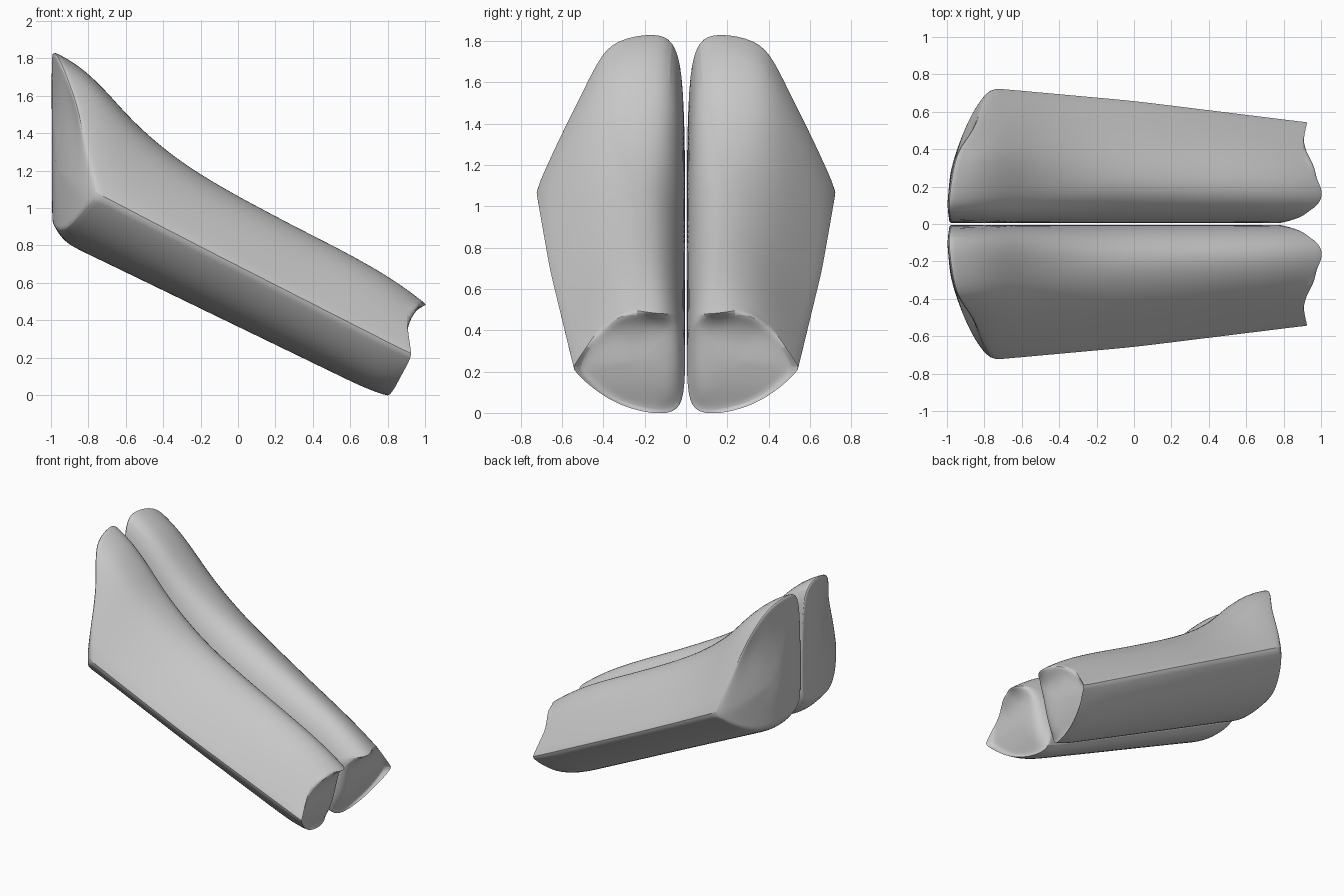
import bpy, bmesh
from mathutils import Vector

if "Cube" in bpy.data.objects:
    bpy.data.objects.remove(bpy.data.objects["Cube"])


def interp(table, x):
    if x <= table[0][0]:
        return table[0][1]
    for (a, p), (b, q) in zip(table, table[1:]):
        if x <= b:
            return p + (q - p) * (x - a) / (b - a)
    return table[-1][1]


# Side-view guide lines: underside, outer ridge, crest; and plan-view half width
BOTTOM = [(-1, .94), (-.97, .85), (-.92, .80), (-.83, .76), (.7, .02), (.8, -.01), (1, -.01)]
RIDGE = [(-1, 1.15), (-.75, 1.07), (.92, .22), (1, .2)]
CREST = [(-1, 1.85), (-.95, 1.83), (-.8, 1.735), (-.7, 1.63), (-.6, 1.51), (-.5, 1.41), (-.35, 1.285),
         (-.2, 1.18), (0, 1.07), (.3, .91), (.6, .76), (.8, .645), (.92, .56), (1.02, .48)]
WIDTH = [(-.75, .735), (0, .665), (.92, .55)]
# Plan-view curve of the heel wall, and side-view curve of the recessed toe face
HEEL = [(0, -.985), (.1, -1), (.3, -.98), (.45, -.93), (.6, -.865), (.7, -.795), (.735, -.75)]
TOE = [(.02, .8), (.12, .85), (.25, .89), (.36, .905), (.41, .91), (.48, .985)]

# Cross-section points: (u, s) at toe, (u, s) at heel, x at toe end
# s runs 0 underside, 1 ridge, 2 crest
SECTION = [
    (.03, .06, .03, .08, .77), (.2, 0, .2, 0, .80), (.4, .06, .4, .04, .82),
    (.6, .2, .6, .2, .845), (.78, .45, .78, .45, .875), (.93, .78, .93, .78, .915),
    (1, 1, 1, 1, .93), (.88, 1.27, .85, 1.34, .915), (.72, 1.6, .7, 1.64, .895),
    (.58, 1.82, .58, 1.86, .925), (.43, 1.96, .47, 1.97, .985), (.28, 2, .2, 2, 1.02),
    (.15, 1.88, .08, 1.95, .975), (.05, 1.6, .02, 1.75, .85), (.006, 1.2, .006, 1.2, .78),
    (.006, .6, .006, .6, .77)]
RIDGE_INDEX = 6
STATIONS = [0, .03, .08, .14, .2, .27, .35, .45, .55, .65, .75, .85, .92, .97, 1]


# The heel wall is scooped forward on its outer side above the ridge
def heel_x(y, z):
    scoop = max(0, 1 - abs(z - 1.48) / .3) * min(1, max(0, (y - .2) / .25))
    return interp(HEEL, y) + .06 * scoop


def section_point(p, t):
    u0, s0, u1, s1, toe_x = p
    start = heel_x(u1 * .735, 1.1 + (s1 - 1) * .7)
    x = start + (toe_x - start) * t
    k = min(1, t / .45)
    u, s = u1 + (u0 - u1) * k, s1 + (s0 - s1) * k
    b, r, c = (interp(g, x) for g in (BOTTOM, RIDGE, CREST))
    z = b + (r - b) * s if s < 1 else r + (c - r) * (s - 1)
    return Vector((x, max(.003, interp(WIDTH, x) * u), z))


bm = bmesh.new()
crease = bm.edges.layers.float.new("crease_edge")
n = len(SECTION)
loops = [[bm.verts.new(section_point(p, t)) for p in SECTION] for t in STATIONS]


def bridge(a, b):
    for i in range(n):
        j = (i + 1) % n
        bm.faces.new((a[i], a[j], b[j], b[i]))


# Long body, with a crease along the outer ridge
for a, b in zip(loops, loops[1:]):
    bridge(a, b)
    bm.edges.get((a[RIDGE_INDEX], b[RIDGE_INDEX]))[crease] = .4


# End walls: shrinking rings that follow the heel and toe curves
def cap(loop, centre_y, centre_z, surface, sharpness):
    previous = loop
    for scale in (.93, .75, .45):
        ring = []
        for v in loop:
            y = centre_y + (v.co.y - centre_y) * scale
            z = centre_z + (v.co.z - centre_z) * scale
            ring.append(bm.verts.new((surface(y, z), y, z)))
        bridge(previous, ring)
        previous = ring
    mid = bm.verts.new((surface(centre_y, centre_z), centre_y, centre_z))
    for i in range(n):
        bm.faces.new((previous[i], previous[(i + 1) % n], mid))
        bm.edges.get((loop[i], loop[(i + 1) % n]))[crease] = sharpness


def toe_x(y, z):
    return interp(TOE, z) - max(0, .07 - y) * .9


cap(loops[0], .26, 1.25, heel_x, .25)
cap(loops[-1], .24, .25, toe_x, .5)
bmesh.ops.recalc_face_normals(bm, faces=bm.faces)

mesh = bpy.data.meshes.new("split_block")
bm.to_mesh(mesh)
bm.free()
block = bpy.data.objects.new("split_block", mesh)
bpy.context.collection.objects.link(block)

# Matching half on the other side of the gap
mirror = block.modifiers.new("mirror", 'MIRROR')
mirror.use_axis = (False, True, False)
mirror.use_mirror_merge = False
sub = block.modifiers.new("smooth", 'SUBSURF')
sub.levels = sub.render_levels = 2

bpy.context.view_layer.objects.active = block
block.select_set(True)
bpy.ops.object.shade_smooth_by_angle(angle=0.7)
